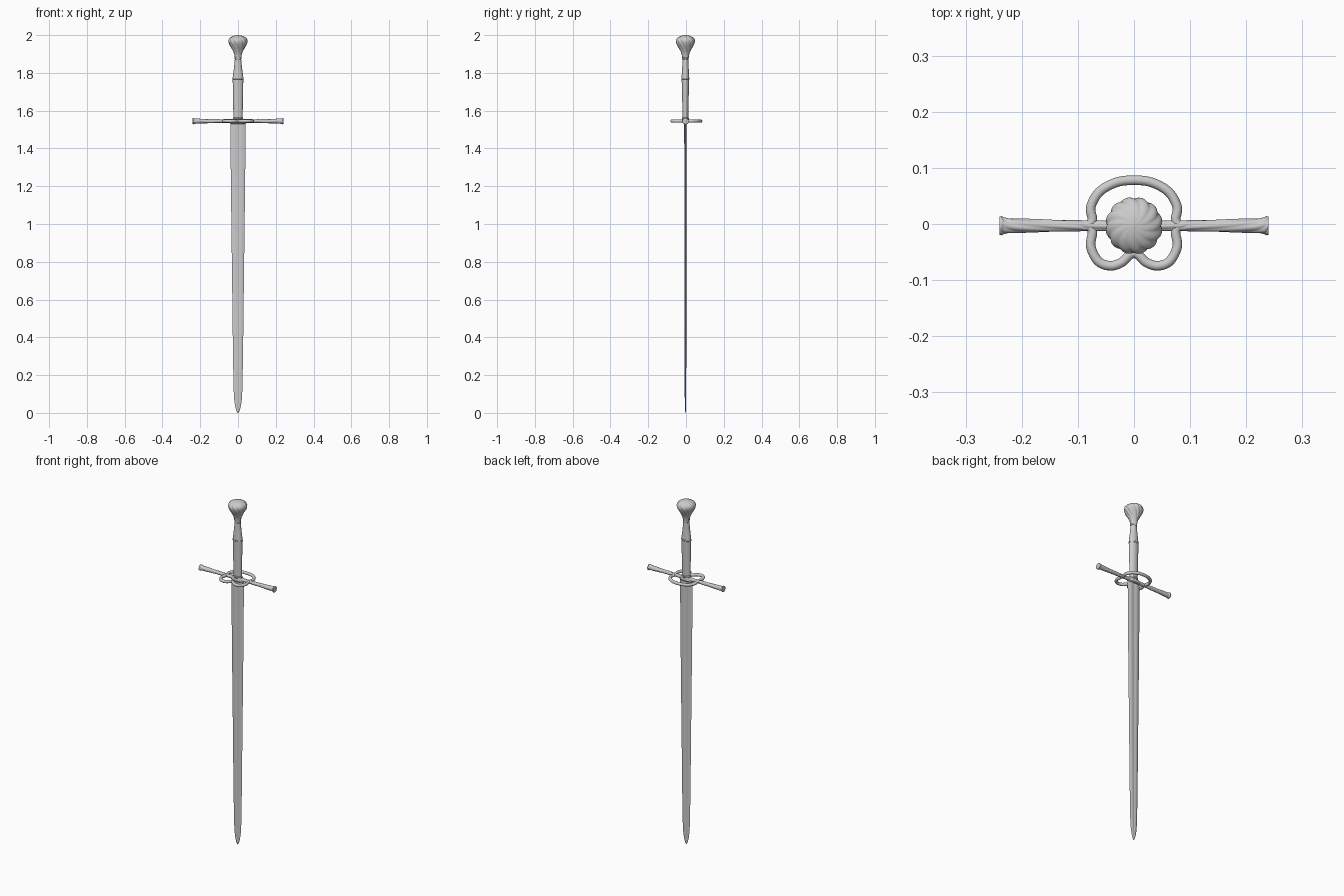
import bpy, bmesh, math
from mathutils import Vector

if "Cube" in bpy.data.objects:
    bpy.data.objects.remove(bpy.data.objects["Cube"])

YC = -0.003      # sword axis depth
ZG = 1.545       # guard height


def make(name, rings, angle=35, cap_start=True):
    """Skin a list of equal-length point rings into a closed tube."""
    bm = bmesh.new()
    vs = [[bm.verts.new(p) for p in r] for r in rings]
    n = len(vs[0])
    for a, b in zip(vs, vs[1:]):
        for i in range(n):
            j = (i + 1) % n
            bm.faces.new((a[i], a[j], b[j], b[i]))
    if cap_start:
        bm.faces.new(vs[0][::-1])
    bm.faces.new(vs[-1])
    bmesh.ops.recalc_face_normals(bm, faces=bm.faces)
    me = bpy.data.meshes.new(name)
    bm.to_mesh(me)
    bm.free()
    ob = bpy.data.objects.new(name, me)
    bpy.context.collection.objects.link(ob)
    bpy.ops.object.select_all(action='DESELECT')
    ob.select_set(True)
    bpy.context.view_layer.objects.active = ob
    bpy.ops.object.shade_smooth_by_angle(angle=math.radians(angle))
    return ob


def refine(profile, steps):
    """Smoothly interpolate profile rows (Catmull-Rom)."""
    P = [Vector(p) for p in profile]
    P = [P[0]] + P + [P[-1]]
    out = []
    for k in range(1, len(P) - 2):
        a, b, c, d = P[k - 1:k + 3]
        for s in range(steps):
            t = s / steps
            out.append(0.5 * (2 * b + (c - a) * t + (2 * a - 5 * b + 4 * c - d) * t * t
                              + (3 * b - a - 3 * c + d) * t ** 3))
    return out + [P[-1]]


def lathe(profile, n, place, lobes=0, amp=0.0, twist=0.0):
    """Rows (t, ra, rb) become oval rings, optionally with twisted flutes."""
    rings = []
    for i, (t, ra, rb) in enumerate(profile):
        ph = twist * i / (len(profile) - 1)
        ring = []
        for k in range(n):
            a = 2 * math.pi * k / n
            f = 1 - amp + 2 * amp * abs(math.cos(lobes * (a + ph) / 2)) if lobes else 1
            ring.append(place(t, ra * f * math.cos(a), rb * f * math.sin(a)))
        rings.append(ring)
    return rings


def upright(t, a, b):
    return (a, YC + b, t)


def sideways(t, a, b):
    return (t, YC + a, ZG + b)


# Blade: lens section with a shallow central fuller
blade_rows = [(0.0, 0.002, 0.001), (0.012, 0.009, 0.002), (0.035, 0.015, 0.003),
              (0.07, 0.020, 0.0035), (0.12, 0.023, 0.004), (0.3, 0.0265, 0.0045),
              (0.6, 0.030, 0.005), (1.0, 0.035, 0.0055), (1.3, 0.0385, 0.006),
              (1.54, 0.040, 0.0065)]
half = [(1, 0), (0.68, 0.66), (0.36, 1), (0.22, 0.75), (0, 0.6),
        (-0.22, 0.75), (-0.36, 1), (-0.68, 0.66)]
section = half + [(-x, -y) for x, y in half]
make("blade", [[(x * w, YC + y * t, z) for x, y in section] for z, w, t in blade_rows], 30)

# Grip: oval, swelling then narrowing below the pommel
grip = [(1.55, 0.024, 0.015), (1.60, 0.025, 0.016), (1.70, 0.027, 0.018), (1.765, 0.028, 0.020),
        (1.78, 0.0275, 0.020), (1.83, 0.021, 0.017), (1.88, 0.016, 0.015)]
make("grip", lathe(refine(grip, 4), 32, upright))

# Collars at both ends of the grip and at its swelling
for name, z, ra, rb in (("grip_collar_low", 1.558, 0.027, 0.018),
                        ("grip_collar_middle", 1.77, 0.0292, 0.0212),
                        ("grip_collar_high", 1.877, 0.018, 0.0175)):
    rows = [(z - 0.006, ra * 0.88, rb * 0.88), (z - 0.003, ra, rb),
            (z + 0.003, ra, rb), (z + 0.006, ra * 0.88, rb * 0.88)]
    make(name, lathe(rows, 32, upright))

# Pommel: flaring knob with swirling flutes
pommel = [(1.875, 0.0165), (1.90, 0.020), (1.92, 0.028), (1.94, 0.039), (1.957, 0.047),
          (1.972, 0.049), (1.984, 0.043), (1.993, 0.030), (1.998, 0.015), (2.0, 0.001)]
make("pommel", lathe(refine([(z, r, r) for z, r in pommel], 4), 120, upright,
                     lobes=12, amp=0.04, twist=1.5), 60)

# Crossguard: twisted fluted arm, mirrored
arm = [(0.0, 0.010, 0.010), (0.08, 0.009, 0.009), (0.10, 0.0095, 0.0095), (0.16, 0.011, 0.011),
       (0.21, 0.0125, 0.0125), (0.23, 0.014, 0.014), (0.236, 0.0165, 0.0165),
       (0.24, 0.016, 0.016)]
guard = make("crossguard", lathe(refine(arm, 8), 48, sideways, lobes=6, amp=0.06, twist=4.0),
             50, cap_start=False)
guard.modifiers.new("mirror", 'MIRROR').use_axis[0] = True

# Guard block where blade, grip and guard meet
block = [(1.530, 0.036, 0.011), (1.534, 0.042, 0.014), (1.552, 0.042, 0.014), (1.556, 0.036, 0.012)]
make("guard_block", lathe(block, 32, upright))


def ring_bar(name, half_path, radius=0.0085):
    """Tube following a path that is mirrored across x = 0."""
    pts = half_path + [(-x, y) for x, y in half_path[-2::-1]]
    path = [Vector((p.x, p.y, ZG)) for p in refine(pts, 6)]
    rings = []
    for i, p in enumerate(path):
        d = (path[min(i + 1, len(path) - 1)] - path[max(i - 1, 0)]).normalized()
        side = Vector((-d.y, d.x, 0))
        rings.append([p + radius * (side * math.cos(a) + Vector((0, 0, 1)) * math.sin(a))
                      for a in (2 * math.pi * k / 16 for k in range(16))])
    make(name, rings, 60)


# Side rings: one broad loop behind, a double-lobed loop in front
ring_bar("back_ring", [(-0.080, -0.003), (-0.074, 0.008), (-0.077, 0.030), (-0.062, 0.057),
                       (-0.032, 0.074), (0, 0.078)])
ring_bar("front_ring", [(-0.080, -0.003), (-0.074, -0.014), (-0.077, -0.040), (-0.064, -0.066),
                        (-0.043, -0.0745), (-0.023, -0.069), (-0.009, -0.056), (0, -0.052)])
